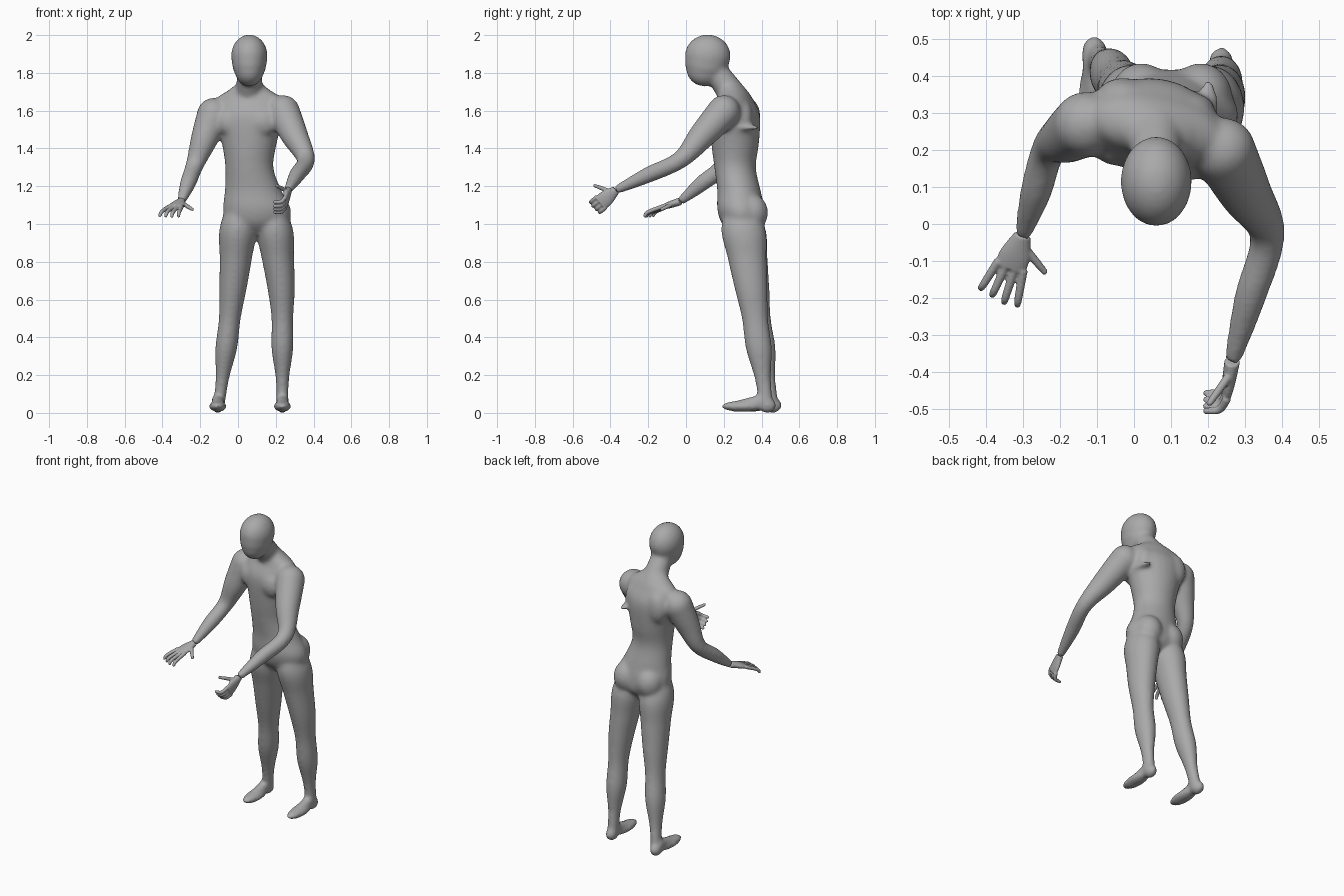
import bpy, bmesh, math
from mathutils import Vector

default_cube = bpy.data.objects.get("Cube")
if default_cube:
    bpy.data.objects.remove(default_cube)

grey = bpy.data.materials.new("clay grey")
grey.use_nodes = True
grey.diffuse_color = (.4, .4, .4, 1)
grey.node_tree.nodes["Principled BSDF"].inputs["Base Color"].default_value = grey.diffuse_color


def smooth_rows(rows, steps=5):
    """Catmull-Rom curve through rows of numbers."""
    extended = [rows[0], *rows, rows[-1]]
    result = []
    for before, start, end, after in zip(extended, extended[1:], extended[2:], extended[3:]):
        for step in range(steps):
            t = step / steps
            row = []
            for p, q, r, s in zip(before, start, end, after):
                bend = 2 * p - 5 * q + 4 * r - s
                twist = 3 * (q - r) + s - p
                row.append(q + t / 2 * (r - p + t * (bend + t * twist)))
            result.append(row)
    result.append(rows[-1])
    return result


def loft(bm, rows, frame, segments=24):
    """Closed tube through rows of x, y, z, radius, other radius.
    The frame function gives the two section axes from position and direction."""
    rows = smooth_rows(rows)
    points = [Vector(row[:3]) for row in rows]
    rings = []
    for i, row in enumerate(rows):
        along = points[min(i + 1, len(points) - 1)] - points[max(i - 1, 0)]
        side, other = frame(points[i], along.normalized())
        ring = []
        for k in range(segments):
            angle = math.tau * k / segments
            offset = side * row[3] * math.cos(angle) + other * row[-1] * math.sin(angle)
            ring.append(bm.verts.new(points[i] + offset))
        rings.append(ring)
    for lower, upper in zip(rings, rings[1:]):
        for k in range(segments):
            bm.faces.new((lower[k - 1], lower[k], upper[k], upper[k - 1]))
    bm.faces.new(rings[0][::-1])
    bm.faces.new(rings[-1])


def flat_frame(point, along):
    """Level sections, for the legs."""
    return Vector((1, 0, 0)), Vector((0, 1, 0))


def twisted_frame(point, along):
    """Level sections that turn from the waist to the chest."""
    turn = -.2 * min(1, max(0, (point.z - 1.15) / .3))
    side = Vector((math.cos(turn), math.sin(turn), 0))
    return side, Vector((-side.y, side.x, 0))


def frame_towards(normal):
    """Sections square to the path, with the second axis near the normal."""
    def frame(point, along):
        side = along.cross(normal).normalized()
        return side, side.cross(along)
    return frame


def blob(bm, centre, size):
    """Ellipsoid used for the skull, muscles and heels."""
    made = bmesh.ops.create_uvsphere(bm, u_segments=24, v_segments=16, radius=1)
    for vert in made["verts"]:
        vert.co = Vector(centre) + vert.co * Vector(size).length if len(size) == 1 else Vector(
            c + s * v for c, s, v in zip(centre, size, vert.co))


def finish(bm, name, voxel, passes):
    """Fuse overlapping parts into one smooth skin."""
    bmesh.ops.recalc_face_normals(bm, faces=bm.faces)
    mesh = bpy.data.meshes.new(name)
    bm.to_mesh(mesh)
    bm.free()
    mesh.materials.append(grey)
    part = bpy.data.objects.new(name, mesh)
    bpy.context.collection.objects.link(part)
    fuse = part.modifiers.new("fuse", "REMESH")
    fuse.mode = "VOXEL"
    fuse.voxel_size = voxel
    fuse.use_smooth_shade = True
    soften = part.modifiers.new("soften", "SMOOTH")
    soften.factor = .5
    soften.iterations = passes


def build_arm(bm, shoulder, elbow, wrist):
    """Tapered arm with a round shoulder cap."""
    joints = [shoulder, shoulder.lerp(elbow, .5), elbow, elbow.lerp(wrist, .5), wrist]
    girths = (.088, .072, .048, .043, .024)
    loft(bm, [(*joint, girth) for joint, girth in zip(joints, girths)],
         frame_towards(Vector((1, 0, 0))))
    blob(bm, shoulder, [girths[0]] * 3)


def build_leg(bm, centre_x, lag):
    """Leg leaning back towards the heel, and its foot."""
    rows = []
    for k, girth in enumerate((.04, .097, .086, .073, .058, .058, .036, .032)):
        height = 1.14 - .16 * k
        back = .43 - .13 * height + lag * (1 - height)
        rows.append((centre_x(height), back, height, girth, girth * 1.2))
    loft(bm, rows, flat_frame)
    foot_x = centre_x(0)
    blob(bm, (foot_x, .43 + lag, .04), (.036, .049, .042))
    blob(bm, (foot_x, .3 + lag, .035), (.047, .117, .03))
    loft(bm, [(foot_x, .42 + lag, .07, .034), (foot_x, .25 + lag, .03, .03)],
         frame_towards(Vector((0, 0, 1))))


def build_hand(name, wrist, knuckles, thumb_side, reach, spread, curl):
    """Flattened palm, four fingers in a fan and a thumb."""
    bm = bmesh.new()
    forward = (knuckles - wrist).normalized()
    normal = forward.cross(thumb_side).normalized()
    across = normal.cross(forward)
    frame = frame_towards(normal)
    middle = wrist.lerp(knuckles, .6)
    loft(bm, [(*(wrist - forward * .02), .02), (*wrist, .023, .021),
              (*middle, .042, .018), (*knuckles, .042, .013)][1:], frame)

    def finger(base, bend, tip):
        loft(bm, [(*base, .012), (*bend, .011), (*tip, .009)], frame, 12)
        blob(bm, tip, [.009] * 3)

    for k in range(4):
        fan = 1.5 - k
        base = knuckles + across * fan * .024 - forward * .01
        stretch = (forward + across * fan * spread) * reach * (1 - .06 * abs(k - 1))
        finger(base, base + stretch * .8 + normal * curl * .3, base + stretch + normal * curl)
    thumb_base = wrist + forward * .03 + across * .015
    thumb_tip = wrist + forward * .08 + across * .09 + normal * curl
    finger(thumb_base, thumb_base.lerp(thumb_tip, .6), thumb_tip)
    finish(bm, name, .004, 4)


body = bmesh.new()

# torso
loft(body, [(.1, .3, .94, .05, .05), (.1, .3, 1, .16, .11), (.1, .29, 1.08, .18, .125),
            (.08, .28, 1.18, .15, .115), (.06, .26, 1.3, .128, .11), (.06, .26, 1.42, .145, .125),
            (.06, .26, 1.57, .18, .13), (.06, .26, 1.66, .18, .09), (.06, .25, 1.71, .11, .07),
            (.06, .23, 1.75, .06, .05)], twisted_frame)

# neck, skull and jaw
loft(body, [(.06, .25, 1.68, .075), (.06, .15, 1.82, .063)], frame_towards(Vector((0, 1, 0))))
for forward, height, width in ((.115, 1.89, .097), (.109, 1.855, .092), (.1, 1.82, .079)):
    blob(body, (.06, forward, height), (width, width * 1.26, width * 1.17))

# buttocks, chest and shoulder blades
for side in (-1, 1):
    shift = -.02 * side
    blob(body, (.1 + side * .08, .345, 1.06), (.085, .09, .1))
    blob(body, (.05 + side * .08, .18 + shift, 1.54), (.08, .045, .075))
    blob(body, (.06 + side * .09, .325 + shift, 1.56), (.07, .05, .1))

# skin fold behind the left armpit
blob(body, (.2, .31, 1.51), (.03, .085, .016))

# legs and feet
build_leg(body, lambda height: .235 - .11 * max(0, height - .6), 0)
build_leg(body, lambda height: -.107 * max(0, 1 - height) ** 1.3, .03)

# arms
left_wrist = Vector((.265, -.37, 1.18))
right_wrist = Vector((-.3, -.03, 1.12))
build_arm(body, Vector((.24, .2, 1.595)), Vector((.36, -.03, 1.34)), left_wrist)
build_arm(body, Vector((-.13, .27, 1.58)), Vector((-.23, .2, 1.31)), right_wrist)
finish(body, "body", .009, 22)

# left hand curls inward with the thumb up, right hand lies open and palm down
build_hand("left_hand", left_wrist, Vector((.25, -.455, 1.11)), Vector((0, -.6, .8)),
           reach=.055, spread=0, curl=.05)
build_hand("right_hand", right_wrist, Vector((-.335, -.12, 1.09)), Vector((.9, -.35, 0)),
           reach=.11, spread=.12, curl=-.02)
